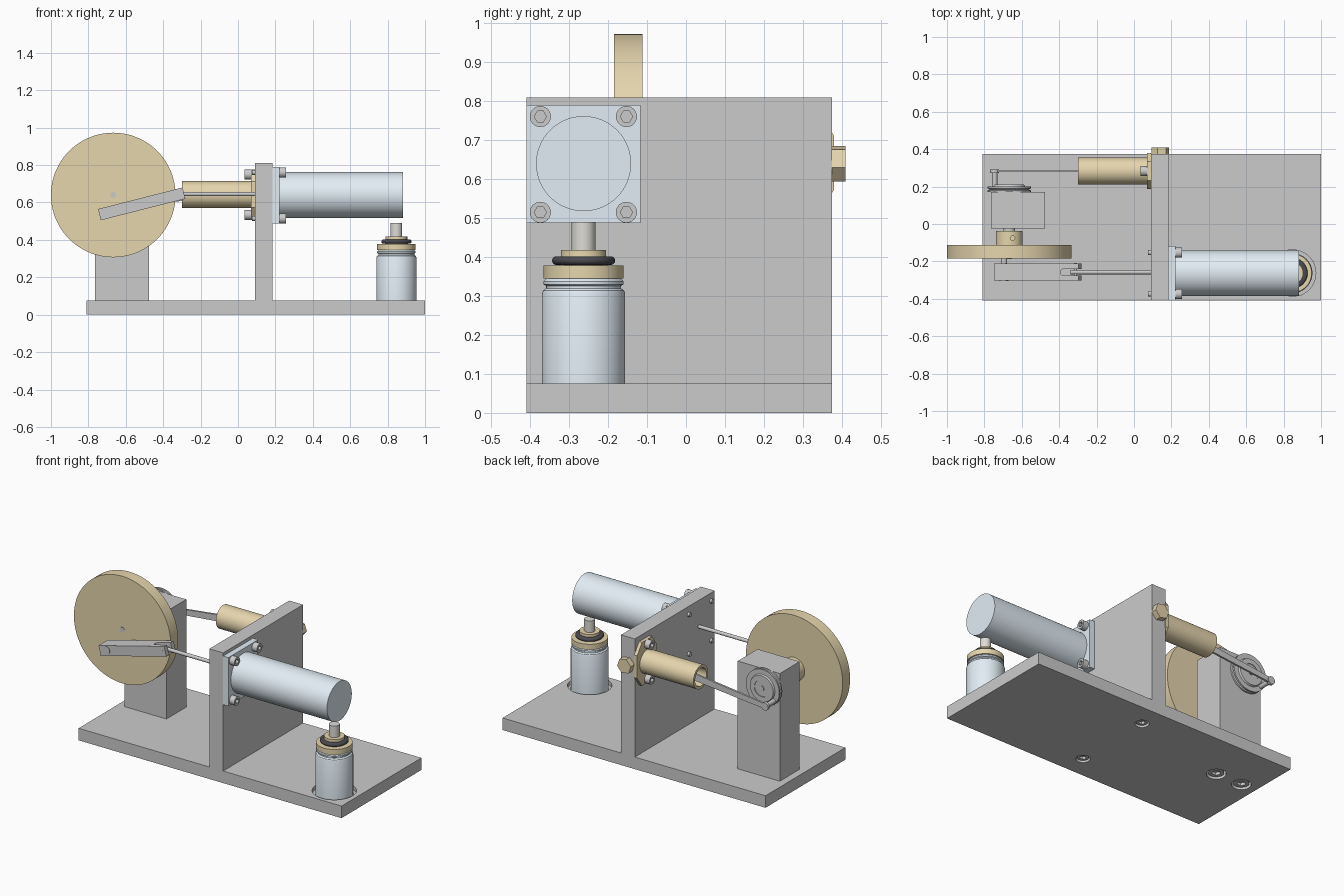
import bpy, bmesh, math
from mathutils import Vector, Matrix

if "Cube" in bpy.data.objects:
    bpy.data.objects.remove(bpy.data.objects["Cube"])


def material(name, rgb):
    m = bpy.data.materials.new(name)
    m.diffuse_color = (*rgb, 1)
    m.use_nodes = True
    m.node_tree.nodes["Principled BSDF"].inputs["Base Color"].default_value = m.diffuse_color
    return m


BRASS = material("brass", (0.79, 0.67, 0.42))
GLASS = material("pale_blue", (0.76, 0.85, 0.91))
RUBBER = material("rubber", (0.07, 0.07, 0.08))
WICK = material("wick_cotton", (0.74, 0.72, 0.68))
X, Y, Z = (1, 0, 0), (0, 1, 0), (0, 0, 1)


def finish(name, bm, mat=None):
    bmesh.ops.remove_doubles(bm, verts=bm.verts, dist=1e-5)
    bmesh.ops.recalc_face_normals(bm, faces=bm.faces)
    me = bpy.data.meshes.new(name)
    bm.to_mesh(me)
    bm.free()
    ob = bpy.data.objects.new(name, me)
    bpy.context.collection.objects.link(ob)
    if mat:
        me.materials.append(mat)
    return ob


def box(name, lo, hi, mat=None):
    bm = bmesh.new()
    bmesh.ops.create_cube(bm, size=1)
    for v in bm.verts:
        v.co = [a + (c + 0.5) * (b - a) for a, b, c in zip(lo, hi, v.co)]
    return finish(name, bm, mat)


def lathe(name, profile, loc, axis=Z, mat=None, segs=48, phase=0.0):
    """Turn (radius, distance along axis) points into a closed solid."""
    bm = bmesh.new()
    rings = []
    for r, t in [(0, profile[0][1])] + profile + [(0, profile[-1][1])]:
        a = [phase + 2 * math.pi * i / segs for i in range(segs)]
        rings.append([bm.verts.new((r * math.cos(k), r * math.sin(k), t)) for k in a])
    for p, q in zip(rings, rings[1:]):
        for i in range(segs):
            j = (i + 1) % segs
            bm.faces.new((p[i], p[j], q[j], q[i]))
    rot = Vector(axis).to_track_quat('Z', 'Y').to_matrix().to_4x4()
    bm.transform(Matrix.Translation(loc) @ rot)
    return finish(name, bm, mat)


def rod(name, loc, axis, r, length, mat=None, segs=32):
    return lathe(name, [(r, 0), (r, length)], loc, axis, mat, segs)


def prism_y(name, outline, y0, y1, mat=None):
    """Extrude an (x, z) outline along y."""
    bm = bmesh.new()
    f = bm.faces.new([bm.verts.new((x, y0, z)) for x, z in outline])
    g = bmesh.ops.extrude_face_region(bm, geom=[f])['geom']
    bmesh.ops.translate(bm, vec=(0, y1 - y0, 0),
                        verts=[v for v in g if isinstance(v, bmesh.types.BMVert)])
    return finish(name, bm, mat)


def cut(ob, *cutters):
    bpy.context.view_layer.objects.active = ob
    for c in cutters:
        c.hide_render = True
        m = ob.modifiers.new("cut", 'BOOLEAN')
        m.operation, m.solver, m.object = 'DIFFERENCE', 'EXACT', c
        bpy.ops.object.modifier_apply(modifier=m.name)
        bpy.data.objects.remove(c)


def socket_screw(name, loc, axis, r=0.027, h=0.035):
    """Cap head with a hexagonal socket, head growing along axis."""
    ob = rod(name, loc, axis, r, h)
    tip = Vector(loc) + Vector(axis) * h * 0.5
    cut(ob, rod("hex_cutter", tip, axis, r * 0.58, h, segs=6))


# base plate with burner recess and counterbored screws underneath
base = box("base_plate", (-0.81, -0.41, 0), (1.0, 0.375, 0.075))
BX, BY = 0.847, -0.263
cut(base, rod("recess_cutter", (BX, BY, 0.05), Z, 0.125, 0.1, segs=48))
for i, (x, y, r) in enumerate([(0.14, 0.235, 0.04), (0.14, -0.27, 0.04),
                               (-0.53, 0.073, 0.055), (-0.71, 0.073, 0.055)]):
    cut(base, rod("counterbore_cutter", (x, y, -0.02), Z, r, 0.06))
    socket_screw(f"base_screw_{i}", (x, y, 0.041), (0, 0, -1), r * 0.8, 0.033)

# upright wall and bearing block
box("upright_wall", (0.09, -0.41, 0.075), (0.185, 0.375, 0.81))
box("bearing_block", (-0.765, -0.025, 0.075), (-0.475, 0.17, 0.745))

# flywheel, hub and axle
AX, AZ = -0.667, 0.64
lathe("flywheel", [(0.333, -0.185), (0.333, -0.112)], (AX, 0, AZ), Y, BRASS, 128)
hub = rod("flywheel_hub", (AX, -0.112, AZ), Y, 0.072, 0.075, BRASS, 48)
cut(hub, rod("set_screw_cutter", (AX + 0.018, -0.075, AZ + 0.04), Z, 0.012, 0.06))
rod("axle", (AX, -0.187, AZ), Y, 0.016, 0.399)
rod("axle_bushing", (AX, -0.04, AZ), Y, 0.032, 0.03)

# rear crank disc, pin and flat power rod
lathe("crank_disc", [(0.115, 0.17), (0.115, 0.18), (0.105, 0.185), (0.115, 0.19),
                     (0.115, 0.2), (0.085, 0.2), (0.08, 0.21), (0.05, 0.21),
                     (0.05, 0.206)], (AX, 0, AZ), Y)
PX, PZ, PY = -0.745, 0.58, 0.283
rod("power_crank_pin", (PX, 0.19, PZ), Y, 0.014, 0.1)
rod("power_rod_eye", (PX, PY - 0.009, PZ), Y, 0.024, 0.018)
prism_y("power_rod", [(PX, PZ - 0.016), (-0.2, 0.618), (-0.2, 0.662), (PX, PZ + 0.016)],
        PY - 0.006, PY + 0.006)

# power cylinder: open tube with piston inside, flange and screws
lathe("power_cylinder", [(0.056, 0.05), (0.056, -0.3), (0.072, -0.3), (0.072, 0.075)],
      (0, PY, 0.642), X, BRASS, 64)
rod("power_piston", (-0.23, PY, 0.642), X, 0.056, 0.2)
bm = bmesh.new()
outline = [(0.097, 0.07), (0.05, 0.135), (-0.05, 0.135), (-0.097, 0.07),
           (-0.097, -0.07), (-0.05, -0.135), (0.05, -0.135), (0.097, -0.07)]
face = bm.faces.new([bm.verts.new((0.07, PY + y, 0.642 + z)) for y, z in outline])
new = bmesh.ops.extrude_face_region(bm, geom=[face])['geom']
bmesh.ops.translate(bm, vec=(0.021, 0, 0),
                    verts=[v for v in new if isinstance(v, bmesh.types.BMVert)])
finish("power_flange", bm, BRASS)
for i, s in enumerate((-1, 1)):
    socket_screw(f"power_flange_screw_{i}", (0.07, PY, 0.642 + s * 0.108), (-1, 0, 0))

# brass hex plug on the rear edge of the wall
lathe("hex_plug", [(0.048, 0), (0.048, 0.035)], (0.14, 0.375, 0.64), Y, BRASS, 6, 0.2)

# displacer cylinder, square flange, screws and their ends behind the wall
rod("displacer_cylinder", (0.2, BY, 0.64), X, 0.122, 0.682, GLASS, 96)
box("displacer_flange", (0.185, -0.41, 0.488), (0.221, -0.117, 0.79), GLASS)
for y in (-0.374, -0.153):
    for z in (0.515, 0.761):
        socket_screw(f"displacer_screw_{y}_{z}", (0.221, y, z), X)
        rod(f"displacer_screw_end_{y}_{z}", (0.076, y, z), X, 0.013, 0.03)
rod("displacer_rod", (-0.34, -0.258, 0.645), X, 0.011, 0.5)

# forked displacer link with crank pin and wrist pin
a, b = Vector((-0.741, 0, 0.535)), Vector((-0.289, 0, 0.65))
d = (b - a).normalized()
n = Vector((-d.z, 0, d.x)) * 0.031
link = prism_y("displacer_link", [(p.x, p.z) for p in (a - n, b - n, b + n, a + n)],
               -0.302, -0.21)
cut(link, box("slot_cutter", (-0.375, -0.276, 0.4), (-0.2, -0.24, 0.9)),
    rod("slot_end_cutter", (-0.375, -0.258, 0.4), Z, 0.018, 0.5))
rod("displacer_crank_pin", (-0.695, -0.304, 0.55), Y, 0.025, 0.03)
rod("displacer_crank_pin_shank", (-0.695, -0.29, 0.55), Y, 0.017, 0.12)
rod("displacer_wrist_pin", (-0.312, -0.303, 0.645), Y, 0.008, 0.094)

# spirit burner: jar, brass cap, rubber ring, wick holder and wick
lathe("burner_jar", [(0.107, 0.05), (0.107, 0.305), (0.104, 0.314), (0.096, 0.32),
                     (0.096, 0.326), (0.103, 0.33), (0.103, 0.338), (0.095, 0.346)],
      (BX, BY, 0), Z, GLASS, 64)
lathe("burner_cap", [(0.103, 0.345), (0.103, 0.378), (0.062, 0.378), (0.058, 0.4),
                     (0.058, 0.418)], (BX, BY, 0), Z, BRASS, 64)
ring = [(0.07 + 0.011 * math.cos(t), 0.391 + 0.011 * math.sin(t))
        for t in [math.pi * (k / 8 - 0.5) for k in range(9)]]
lathe("burner_rubber_ring", ring, (BX, BY, 0), Z, RUBBER, 64)
rod("burner_wick", (BX, BY, 0.41), Z, 0.031, 0.08, WICK)

# smooth the round parts, keep machined edges sharp
bpy.ops.object.select_all(action='DESELECT')
for ob in bpy.context.scene.objects:
    ob.select_set(True)
    bpy.context.view_layer.objects.active = ob
bpy.ops.object.shade_smooth_by_angle(angle=math.radians(30))
